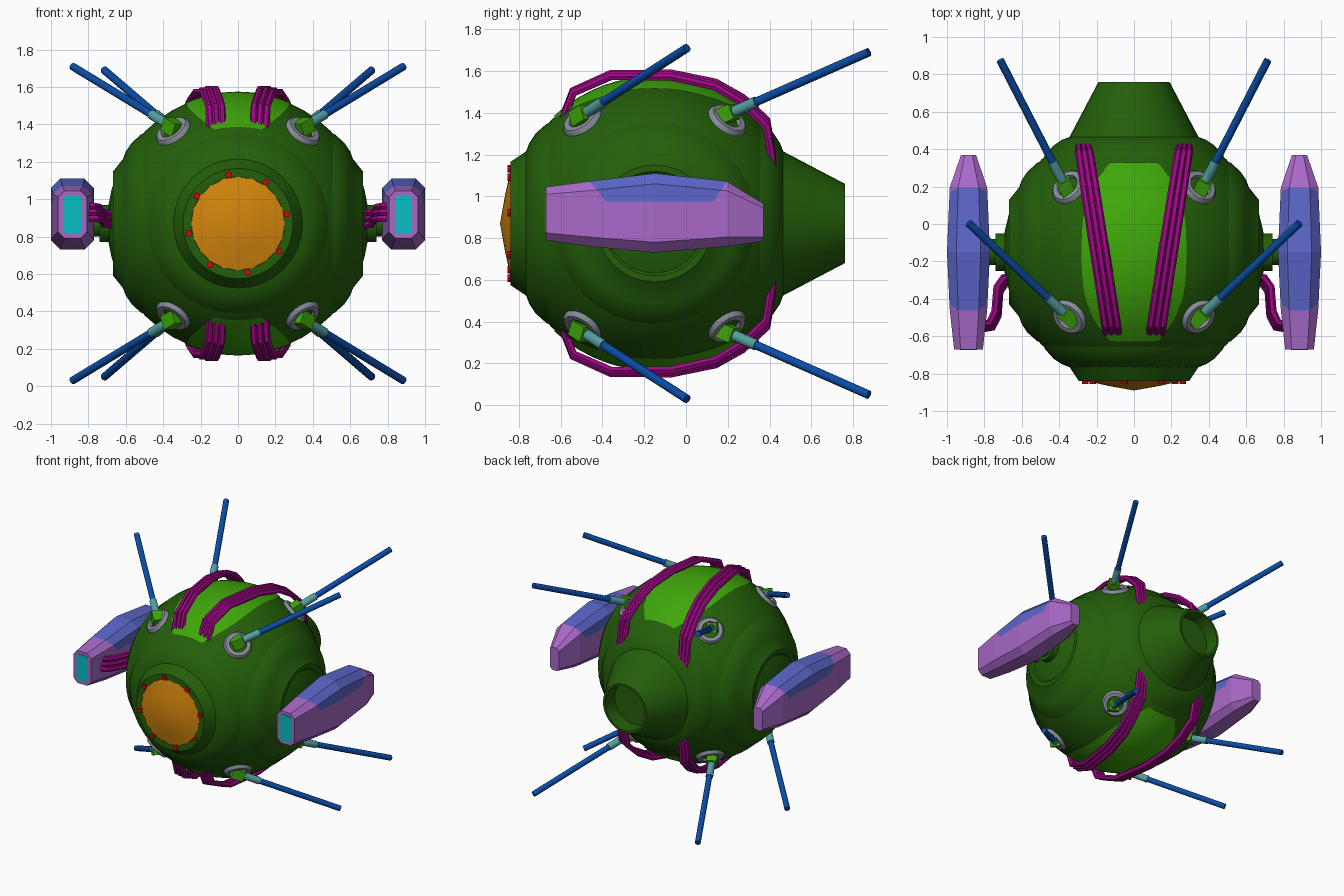
import bpy, bmesh, math
from mathutils import Vector, Matrix

if "Cube" in bpy.data.objects:
    bpy.data.objects.remove(bpy.data.objects["Cube"])

C = Vector((0, -0.15, 0.87))   # body centre
R = 0.70


def mat(name, r, g, b):
    m = bpy.data.materials.new(name)
    m.diffuse_color = tuple((c / 255) ** 2.2 for c in (r, g, b)) + (1,)
    m.use_nodes = True
    m.node_tree.nodes["Principled BSDF"].inputs["Base Color"].default_value = m.diffuse_color
    return m


DARK = mat("dark_green", 40, 95, 18)
LIGHT = mat("light_green", 65, 165, 18)
PURPLE = mat("purple", 168, 105, 200)
BLUE = mat("canopy_blue", 92, 102, 200)
ROD = mat("rod_blue", 18, 78, 165)
TEAL = mat("teal", 85, 158, 160)
CYAN = mat("cyan", 15, 190, 195)
MAG = mat("magenta", 155, 16, 130)
ORANGE = mat("orange", 210, 132, 20)
RED = mat("red", 210, 15, 20)
GREY = mat("grey", 135, 140, 155)


def finish(name, bm, *mats, smooth=True):
    bmesh.ops.recalc_face_normals(bm, faces=bm.faces)
    me = bpy.data.meshes.new(name)
    bm.to_mesh(me)
    bm.free()
    ob = bpy.data.objects.new(name, me)
    bpy.context.collection.objects.link(ob)
    for m in mats:
        me.materials.append(m)
    if smooth:
        me.shade_smooth()
        bpy.context.view_layer.objects.active = ob
        ob.select_set(True)
        bpy.ops.object.shade_smooth_by_angle(angle=math.radians(32))
        ob.select_set(False)
    return ob


def loft(bm, rings):
    return [bm.faces.new((a[i], a[(i + 1) % len(a)], b[(i + 1) % len(a)], b[i]))
            for a, b in zip(rings, rings[1:]) for i in range(len(a))]


def lathe(name, origin, axis, profile, m, n=32):
    """Revolve (distance along axis, radius) pairs about an axis."""
    q = Vector(axis).to_track_quat('Z', 'Y')
    bm = bmesh.new()
    rings = [[bm.verts.new(Vector(origin) + q @ Vector((
        max(r, 1e-5) * math.cos(t * math.tau / n), max(r, 1e-5) * math.sin(t * math.tau / n), d)))
        for t in range(n)] for d, r in profile]
    loft(bm, rings)
    bmesh.ops.remove_doubles(bm, verts=bm.verts, dist=1e-4)
    return finish(name, bm, m)


def rod(name, p, q, r, m, n=12):
    L = (q - p).length
    return lathe(name, p, q - p, [(0, 0), (0, r), (L, r), (L, 0)], m, n)


def tube(name, pts, r, m):
    cu = bpy.data.curves.new(name, 'CURVE')
    cu.dimensions = '3D'
    cu.bevel_depth, cu.bevel_resolution, cu.use_fill_caps = r, 1, True
    s = cu.splines.new('POLY')
    s.points.add(len(pts) - 1)
    for sp, p in zip(s.points, pts):
        sp.co = (*p, 1)
    tmp = bpy.data.objects.new(name + "_path", cu)
    bpy.context.collection.objects.link(tmp)
    me = bpy.data.meshes.new_from_object(tmp.evaluated_get(bpy.context.evaluated_depsgraph_get()))
    bpy.data.objects.remove(tmp)
    bm = bmesh.new()
    bm.from_mesh(me)
    finish(name, bm, m)


# Spherical hull
bm = bmesh.new()
bmesh.ops.create_uvsphere(bm, u_segments=40, v_segments=24, radius=R,
                          matrix=Matrix.Translation(C))
finish("hull", bm, DARK)

# Flared collars: front window, rear nozzle, side bosses
flare = [(.49, .49), (.52, .475), (.57, .43), (.60, .385), (.615, .345)]
lathe("front_collar", C, (0, -1, 0), flare + [(.69, .295), (.69, .25), (.67, .25), (.67, 0)], DARK)
lathe("rear_nozzle", C, (0, 1, 0), flare + [(.91, .19), (.91, .172), (.80, .165), (.80, 0)], DARK)
for s, side in ((1, "right"), (-1, "left")):
    lathe(side + "_boss", C, (s, 0, 0),
          flare + [(.667, .28), (.667, .25), (.64, .22), (.65, .10), (.74, .10), (.74, .07),
                   (.83, .07), (.83, 0)], DARK)

# Front window and bolts
lathe("front_window", C, (0, -1, 0), [(.67, .25), (.69, .25), (.715, .14), (.74, 0)], ORANGE, 20)
for k in range(8):
    a = math.radians(11 + 45 * k)
    p = C + Vector((.266 * math.cos(a), -.68, .266 * math.sin(a)))
    rod(f"bolt_{k}", p, p + Vector((0, -.025, 0)), .018, RED, 8)

hose = [(-.585, 1.38), (-.54, 1.50), (-.36, 1.58), (-.07, 1.58),
        (.14, 1.535), (.27, 1.46), (.385, 1.35), (.42, 1.14)]

for v, lev in ((1, "top"), (-1, "bottom")):
    # Light panel lying on the hull
    bm = bmesh.new()
    grid = []
    for j in range(17):
        d = .48 * (j / 8 - 1)
        w = .28 * (1 - .55 * abs(d / .48) ** 3)
        row = []
        for i in range(13):
            x = w * (i / 6 - 1)
            row.append(bm.verts.new(C + Vector((x, d, v * math.sqrt(.705 ** 2 - x * x - d * d)))))
        grid.append(row)
    for a, b in zip(grid, grid[1:]):
        for i in range(12):
            bm.faces.new((a[i], a[i + 1], b[i + 1], b[i]))
    finish(lev + "_panel", bm, LIGHT)

    for s, side in ((1, "right"), (-1, "left")):
        flip = Matrix.Translation(C) @ Matrix.Diagonal((s, 1, v, 1)) @ Matrix.Translation(-C)
        # Triple hoses arching over the panel
        for k in (-1, 0, 1):
            pts = []
            for y, z in hose:
                p = Vector((.115 + .155 * (y + .585), y, z))
                rad = p - C
                off = Vector((rad.z, 0, -rad.x)).normalized() * .034 * k
                pts.append(flip @ (p + off))
            tube(f"{lev}_{side}_hose_{k + 2}", pts, .02, MAG)

        # Thruster-style arms: ring socket, block joint, sleeve, rod
        for pos, d, base, tip in (("front", -.36, (.35, -.50, 1.385), (.885, .005, 1.71)),
                                  ("rear", .36, (.365, .195, 1.39), (.715, .875, 1.69))):
            name = f"{lev}_{side}_{pos}"
            lathe(name + "_socket", C, (s * .36, d, v * .51),
                  [(.67, .105), (.70, .10), (.715, .088), (.715, .062), (.69, .055)], GREY, 24)
            b, t = flip @ Vector(base), flip @ Vector(tip)
            u = (t - b).normalized()
            bm = bmesh.new()
            bmesh.ops.create_cube(bm, size=1, matrix=Matrix.Translation(b)
                                  @ u.to_track_quat('Z', 'Y').to_matrix().to_4x4()
                                  @ Matrix.Diagonal((.075, .075, .09, 1)))
            finish(name + "_joint", bm, LIGHT, smooth=False)
            rod(name + "_sleeve", b, b + u * .17, .027, TEAL)
            rod(name + "_rod", b + u * .16, t, .021, ROD)

# Side pods: (y, half width, bottom, top, chamfer)
secs = [(-.67, .077, .79, 1.045, .035), (-.46, .10, .76, 1.072, .045), (-.15, .115, .73, 1.11, .05),
        (.195, .10, .76, 1.072, .045), (.37, .04, .785, .965, .02)]


def octagon(bm, cx, y, w, lo, hi, c):
    return [bm.verts.new((cx + x, y, z)) for x, z in (
        (-w + c, lo), (w - c, lo), (w, lo + c), (w, hi - c),
        (w - c, hi), (-w + c, hi), (-w, hi - c), (-w, lo + c))]


for s, side in ((1, "right"), (-1, "left")):
    cx = .885 * s
    bm = bmesh.new()
    rings = [octagon(bm, cx, *sec) for sec in secs]
    loft(bm, rings)
    bm.faces.new(rings[0])
    bm.faces.new(rings[-1])
    # Cut the canopy outline into the shell, then colour the faces inside it
    cuts = [(Vector((0, -.38, .975)), Vector((0, .095, .08))),
            (Vector((0, .13, .975)), Vector((0, -.095, .065))),
            (Vector((0, 0, .975)), Vector((0, 0, 1)))]
    for co, no in cuts:
        bmesh.ops.bisect_plane(bm, geom=bm.verts[:] + bm.edges[:] + bm.faces[:],
                               plane_co=co, plane_no=no, dist=1e-4)
    for f in bm.faces:
        m = f.calc_center_median()
        if all((m - co).dot(no) > 0 for co, no in cuts):
            f.material_index = 1
    finish(side + "_pod", bm, PURPLE, BLUE, smooth=False)

    # Lamp in the pod nose
    bm = bmesh.new()
    rings = [octagon(bm, cx, y, .046, .815, 1.02, .012) for y in (-.66, -.674)]
    loft(bm, rings)
    bm.faces.new(rings[1])
    finish(side + "_pod_lamp", bm, CYAN, smooth=False)

    # Hoses from boss to pod
    for k in (-1, 0, 1):
        o = Vector((.008 * k * s, .012 * k, .034 * k))
        path = [(.64, -.29, .89), (.69, -.30, .895), (.725, -.35, .90),
                (.735, -.48, .925), (.765, -.54, .93), (.83, -.55, .93)]
        tube(f"{side}_pod_hose_{k + 2}", [Vector((x * s, y, z)) + o for x, y, z in path], .02, MAG)
